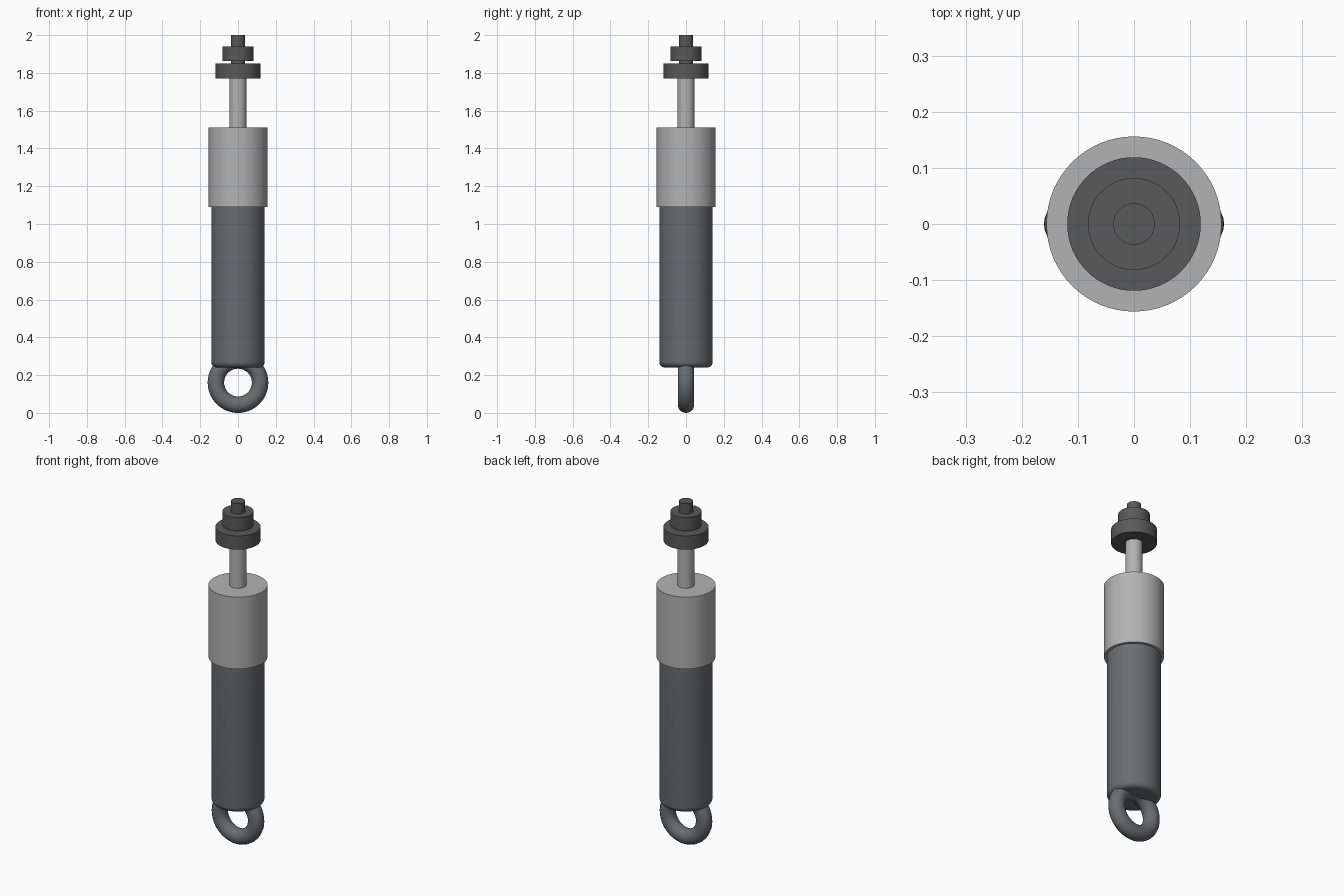
import bpy
import math

if "Cube" in bpy.data.objects:
    bpy.data.objects.remove(bpy.data.objects["Cube"])


def material(name, r, g, b):
    m = bpy.data.materials.new(name)
    m.diffuse_color = (r, g, b, 1)
    m.use_nodes = True
    m.node_tree.nodes["Principled BSDF"].inputs["Base Color"].default_value = m.diffuse_color
    return m


dark_steel = material("dark_steel", 0.14, 0.155, 0.165)
light_steel = material("light_steel", 0.45, 0.45, 0.45)
black_rubber = material("black_rubber", 0.1, 0.1, 0.1)


def finish(name, mat):
    ob = bpy.context.object
    ob.name = name
    ob.data.materials.append(mat)
    bpy.ops.object.shade_smooth_by_angle(angle=math.radians(35))
    return ob


def cylinder(name, radius, z0, z1, mat):
    bpy.ops.mesh.primitive_cylinder_add(
        vertices=64, radius=radius, depth=z1 - z0, location=(0, 0, (z0 + z1) / 2))
    return finish(name, mat)


def lathe(name, profile, mat, steps=64):
    """Revolve (radius, z) points around z; zero radius closes the ends."""
    rings = [[(r * math.cos(2 * math.pi * i / steps),
               r * math.sin(2 * math.pi * i / steps), z) for i in range(steps)]
             for r, z in profile]
    verts = [v for ring in rings for v in ring]
    faces = [tuple(reversed(range(steps)))]
    for k in range(len(rings) - 1):
        for i in range(steps):
            j = (i + 1) % steps
            a, b = k * steps, (k + 1) * steps
            faces.append((a + i, a + j, b + j, b + i))
    top = (len(rings) - 1) * steps
    faces.append(tuple(range(top, top + steps)))
    mesh = bpy.data.meshes.new(name)
    mesh.from_pydata(verts, [], faces)
    ob = bpy.data.objects.new(name, mesh)
    bpy.context.collection.objects.link(ob)
    bpy.ops.object.select_all(action='DESELECT')
    ob.select_set(True)
    bpy.context.view_layer.objects.active = ob
    return finish(name, mat)


# Lower mounting eye, hole facing front
bpy.ops.mesh.primitive_torus_add(
    major_segments=64, minor_segments=24, major_radius=0.117, minor_radius=0.0435,
    location=(0, 0, 0.1605), rotation=(math.pi / 2, 0, 0))
finish("lower_eye", dark_steel)

# Damper body with a rounded bottom rim
R, Z, F = 0.141, 0.24, 0.03
profile = [(R - F + F * math.sin(a), Z + F - F * math.cos(a))
           for a in (math.pi / 2 * i / 8 for i in range(9))]
lathe("damper_body", profile + [(R, 1.12)], dark_steel)

# Upper sleeve and piston rod
cylinder("upper_sleeve", 0.156, 1.09, 1.51, light_steel)
cylinder("piston_rod", 0.045, 1.49, 1.78, light_steel)

# Top mount: bushing, nut and stud
cylinder("bushing", 0.119, 1.77, 1.85, black_rubber)
cylinder("top_nut", 0.082, 1.862, 1.94, black_rubber)
cylinder("threaded_stud", 0.037, 1.80, 2.0, black_rubber)
